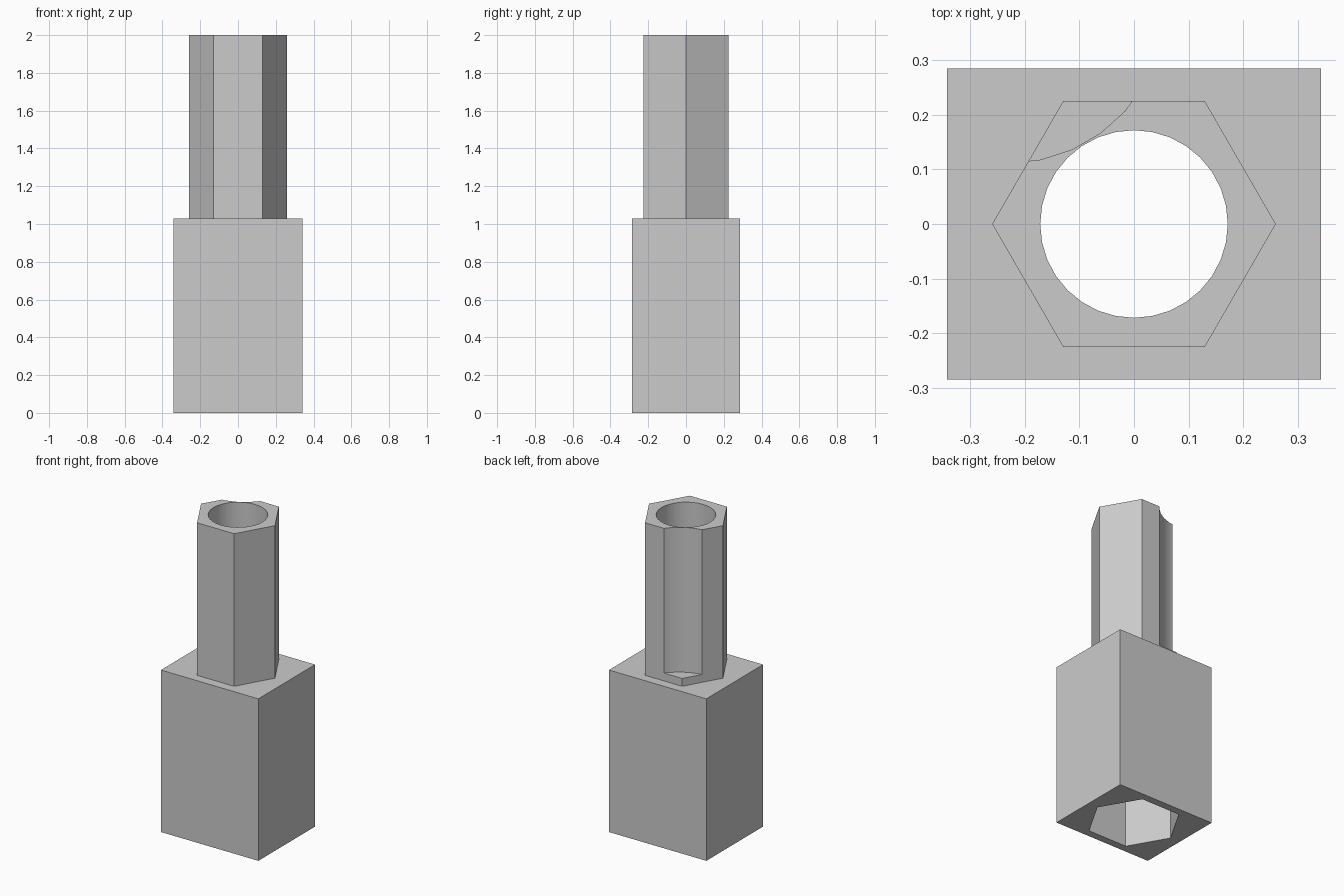
import bpy, bmesh, math
from mathutils import Vector

if "Cube" in bpy.data.objects:
    bpy.data.objects.remove(bpy.data.objects["Cube"], do_unlink=True)

BLOCK_TOP = 1.03
TOP = 2.0
SOCKET_TOP = 0.97
GROOVE_FLOOR = 1.08

grey = bpy.data.materials.new("plain grey")
grey.use_nodes = True
colour = (0.6, 0.6, 0.6, 1)
grey.diffuse_color = colour
grey.node_tree.nodes["Principled BSDF"].inputs["Base Color"].default_value = colour


def prism(name, outline, z0, z1):
    """Extrude a flat outline from z0 up to z1."""
    bm = bmesh.new()
    face = bm.faces.new([bm.verts.new((x, y, z0)) for x, y in outline])
    top = bmesh.ops.extrude_face_region(bm, geom=[face])["geom"]
    bmesh.ops.translate(bm, vec=(0, 0, z1 - z0),
                        verts=[v for v in top if isinstance(v, bmesh.types.BMVert)])
    bmesh.ops.recalc_face_normals(bm, faces=bm.faces)
    mesh = bpy.data.meshes.new(name)
    bm.to_mesh(mesh)
    bm.free()
    mesh.materials.append(grey)
    obj = bpy.data.objects.new(name, mesh)
    bpy.context.collection.objects.link(obj)
    return obj


def polygon(sides, radius, centre=(0, 0), turn=0.0):
    return [(centre[0] + radius * math.cos(turn + math.tau * i / sides),
             centre[1] + radius * math.sin(turn + math.tau * i / sides))
            for i in range(sides)]


def combine(target, tool, operation):
    """Apply a boolean and discard the tool."""
    tool.hide_render = True
    mod = target.modifiers.new(operation, "BOOLEAN")
    mod.operation = operation
    mod.solver = "EXACT"
    mod.object = tool
    bpy.context.view_layer.objects.active = target
    bpy.ops.object.modifier_apply(modifier=mod.name)
    bpy.data.objects.remove(tool, do_unlink=True)


# Rectangular block joined to the hexagonal post
hx, hy = 0.3425, 0.285
body = prism("socket_block_with_hex_post",
             [(-hx, -hy), (hx, -hy), (hx, hy), (-hx, hy)], 0, BLOCK_TOP)
combine(body, prism("hex_post", polygon(6, 0.26), 1.0, TOP), "UNION")

# Hexagonal socket in the underside, and round bore right through
combine(body, prism("socket_cutter", polygon(6, 0.274), -0.1, SOCKET_TOP), "DIFFERENCE")
combine(body, prism("bore_cutter", polygon(32, 0.172), 0.5, TOP + 0.1), "DIFFERENCE")

# Shallow round groove along one corner of the post
angle = math.radians(120)
centre = Vector((math.cos(angle), math.sin(angle))) * 0.461
groove = polygon(30, 0.2875, centre, angle + math.pi / 30)
combine(body, prism("groove_cutter", groove, GROOVE_FLOOR, TOP + 0.1), "DIFFERENCE")

# Smooth bore and groove, crisp edges elsewhere
for obj in bpy.context.selected_objects:
    obj.select_set(False)
body.select_set(True)
bpy.context.view_layer.objects.active = body
bpy.ops.object.shade_smooth_by_angle(angle=math.radians(20))
